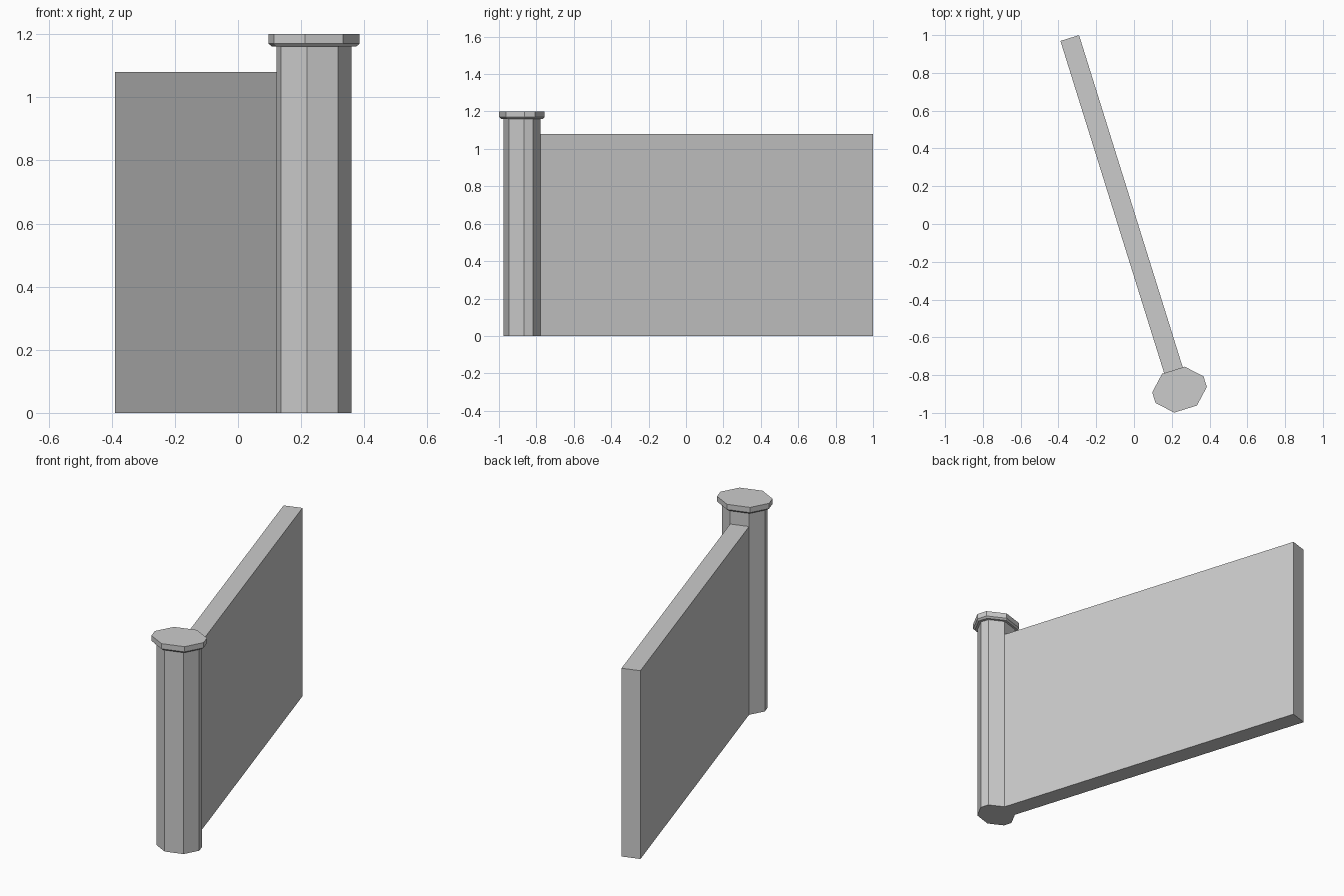
import bpy
import bmesh
from mathutils import Matrix, Vector

cube = bpy.data.objects.get("Cube")
if cube:
    bpy.data.objects.remove(cube, do_unlink=True)

# Single stone colour
stone = bpy.data.materials.new("grey_stone")
stone.use_nodes = True
colour = (0.6, 0.6, 0.6, 1)
stone.diffuse_color = colour
stone.node_tree.nodes["Principled BSDF"].inputs["Base Color"].default_value = colour

# Local frame: origin at the pillar centre, local y runs along the wall
FRAME = Matrix.Translation((0.241, -0.877, 0)) @ Matrix.Rotation(0.3026, 4, "Z")
HALF_X, HALF_Y = 0.1166, 0.0883     # pillar half sizes
FACE_X, FACE_Y = 0.0516, 0.024      # half lengths of its flat faces
WALL_END, WALL_TOP = 1.95, 1.08


def octagon(scale):
    """Stretched octagon with cut corners, counter-clockwise."""
    half = [(HALF_X, -FACE_Y), (HALF_X, FACE_Y), (FACE_X, HALF_Y), (-FACE_X, HALF_Y)]
    return [(x * s * scale, y * s * scale) for s in (1, -1) for x, y in half]


def loft(name, sections):
    """Join matching outlines, given as (outline, z), into a closed solid."""
    bm = bmesh.new()
    rings = [[bm.verts.new(FRAME @ Vector((x, y, z))) for x, y in outline]
             for outline, z in sections]
    for low, high in zip(rings, rings[1:]):
        for i in range(len(low)):
            j = (i + 1) % len(low)
            bm.faces.new((low[i], low[j], high[j], high[i]))
    bm.faces.new(rings[0][::-1])
    bm.faces.new(rings[-1])
    bmesh.ops.recalc_face_normals(bm, faces=bm.faces)
    mesh = bpy.data.meshes.new(name)
    bm.to_mesh(mesh)
    bm.free()
    mesh.materials.append(stone)
    obj = bpy.data.objects.new(name, mesh)
    bpy.context.collection.objects.link(obj)
    return obj


# Pillar shaft
loft("pillar", [(octagon(1), 0), (octagon(1), 1.162)])

# Cap with a chamfered lower edge
loft("pillar_cap", [(octagon(1.13), 1.161), (octagon(1.22), 1.17), (octagon(1.22), 1.2)])

# Wall panel, as wide as the pillar's rear face
panel = [(-FACE_X, HALF_Y - 0.01), (FACE_X, HALF_Y - 0.01),
         (FACE_X, WALL_END), (-FACE_X, WALL_END)]
loft("wall_panel", [(panel, 0), (panel, WALL_TOP)])
